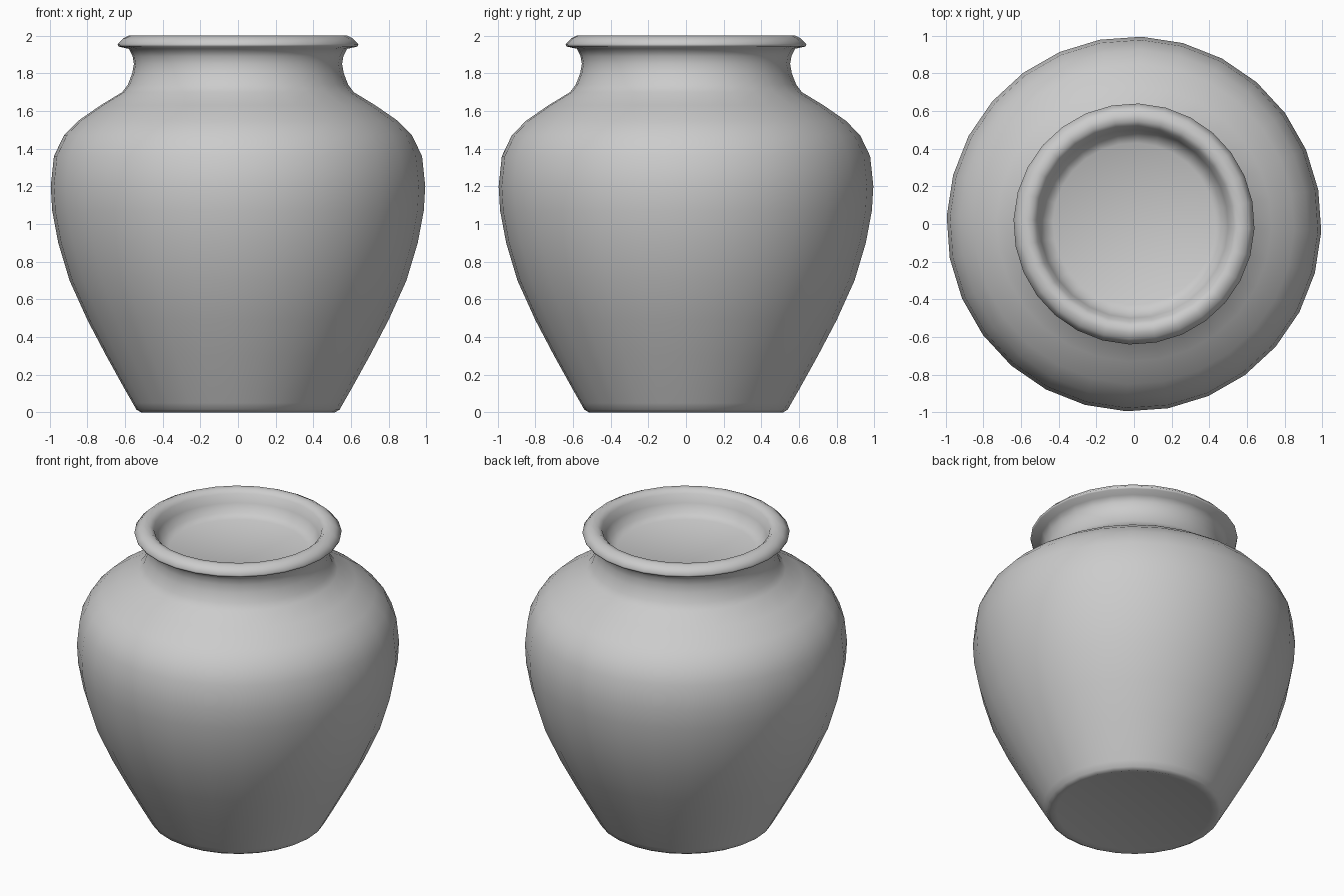
import bpy, bmesh, math

if "Cube" in bpy.data.objects:
    bpy.data.objects.remove(bpy.data.objects["Cube"])

SIDES = 28
OFFSET = math.radians(-2.3)

# Half outline (radius, height): base, belly, shoulder, neck, lip, shallow inner dish
PROFILE = [
    (0, 0.01), (0.48, 0.01), (0.515, 0.0), (0.54, 0.015), (0.56, 0.05),
    (0.60, 0.12), (0.70, 0.30), (0.80, 0.49), (0.895, 0.70), (0.955, 0.90),
    (0.987, 1.07), (0.995, 1.20), (0.978, 1.36), (0.925, 1.47), (0.85, 1.547),
    (0.73, 1.63), (0.615, 1.70), (0.585, 1.74), (0.562, 1.80), (0.553, 1.85),
    (0.56, 1.89), (0.58, 1.93), (0.635, 1.942), (0.64, 1.955), (0.61, 1.985),
    (0.58, 2.0), (0.545, 1.997), (0.52, 1.975), (0.50, 1.92), (0.475, 1.865),
    (0.43, 1.84), (0, 1.835),
]


def lathe(name, profile):
    bm = bmesh.new()
    rings = []
    for r, z in profile:
        if r == 0:
            rings.append([bm.verts.new((0, 0, z))] * SIDES)
            continue
        rings.append([bm.verts.new((r * math.cos(a), r * math.sin(a), z))
                      for a in (OFFSET + math.tau * i / SIDES for i in range(SIDES))])
    for low, high in zip(rings, rings[1:]):
        for i in range(SIDES):
            j = (i + 1) % SIDES
            corners = dict.fromkeys((low[i], low[j], high[j], high[i]))
            bm.faces.new(list(corners))
    bmesh.ops.recalc_face_normals(bm, faces=bm.faces)
    mesh = bpy.data.meshes.new(name)
    bm.to_mesh(mesh)
    bm.free()
    mesh.shade_smooth()
    obj = bpy.data.objects.new(name, mesh)
    bpy.context.collection.objects.link(obj)
    return obj


# Pot body with lip and closed dish-like mouth
lathe("vase", PROFILE)
